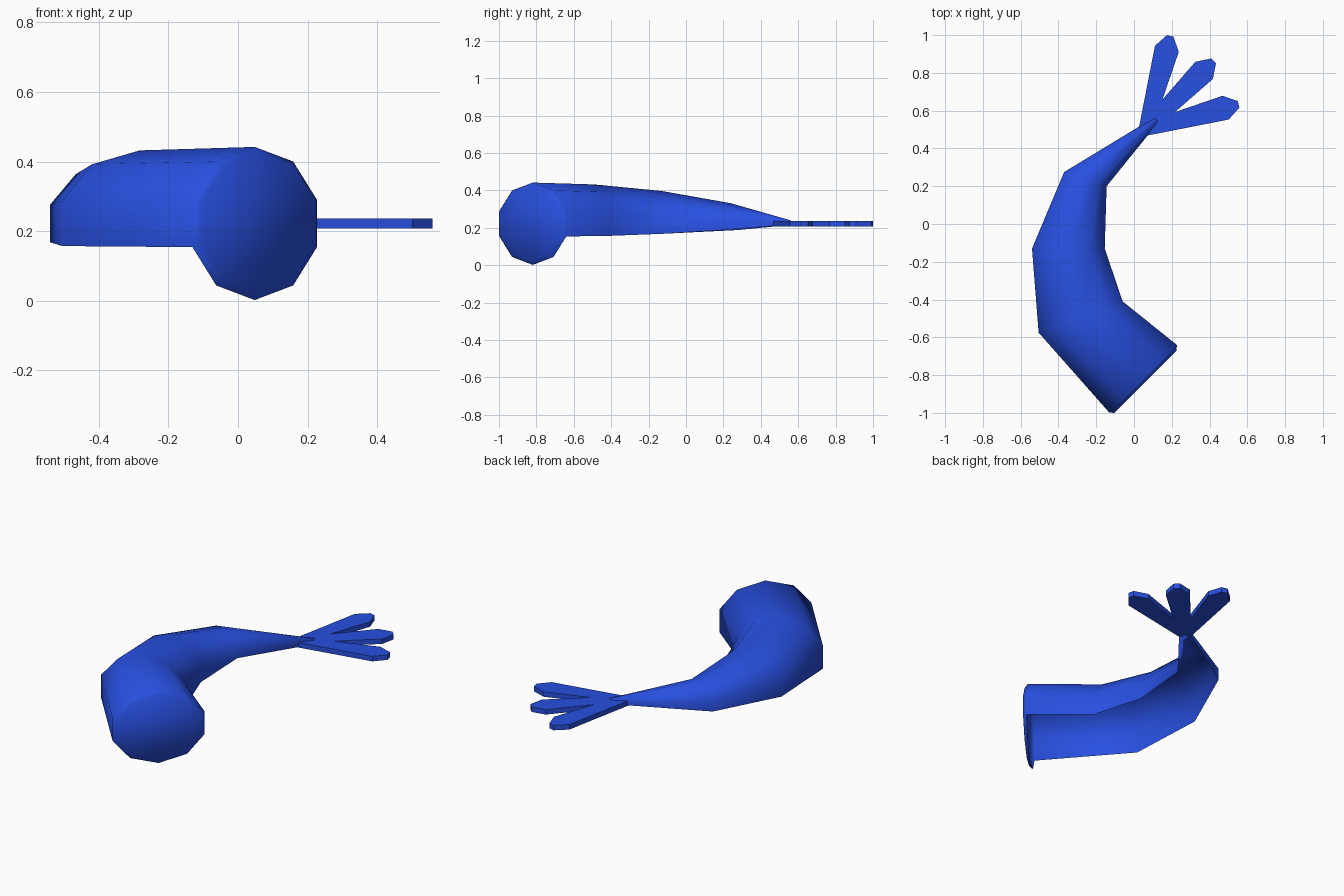
import bpy, bmesh
from math import sin, cos, radians
from mathutils import Vector, Matrix

cube = bpy.data.objects.get("Cube")
if cube:
    bpy.data.objects.remove(cube, do_unlink=True)

blue = bpy.data.materials.new("royal blue")
blue.use_nodes = True
COLOUR = (0.021, 0.08, 0.75, 1)
blue.diffuse_color = COLOUR
blue.node_tree.nodes["Principled BSDF"].inputs["Base Color"].default_value = COLOUR

MID = 0.222    # height of the centre line
SIDES = 10


def finish(bm, name, smooth):
    mesh = bpy.data.meshes.new(name)
    for f in bm.faces:
        f.smooth = smooth
    bm.to_mesh(mesh)
    bm.free()
    mesh.materials.append(blue)
    obj = bpy.data.objects.new(name, mesh)
    bpy.context.collection.objects.link(obj)
    return obj


# Curved body: rings given by outer side, inner side and vertical radius
rings = [
    ((-0.105, -1.0), (0.225, -0.67), 0.2),
    ((-0.131, -0.998), (0.227, -0.64), 0.22),
    ((-0.505, -0.575), (-0.06, -0.41), 0.21),
    ((-0.54, -0.13), (-0.155, -0.13), 0.175),
    ((-0.37, 0.275), (-0.145, 0.2), 0.11),
    ((0.108, 0.565), (0.13, 0.54), 0.02),
]
arch = range(-3, 4)      # the underside of the body is open
bm = bmesh.new()
loops = []
for i, (outer, inner, height) in enumerate(rings):
    a, b = Vector((*outer, MID)), Vector((*inner, MID))
    half = (b - a) / 2 / sin(radians(72))
    loop = {}
    for k in (range(-4, 6) if i < 2 else arch):
        t = radians(360 / SIDES * k)
        loop[k] = bm.verts.new((a + b) / 2 + half * sin(t) + Vector((0, 0, height * cos(t))))
    loops.append(loop)

for low, high in zip(loops, loops[1:]):
    keys = list(high)
    pairs = list(zip(keys, keys[1:]))
    if len(low) == len(high) == SIDES:
        pairs.append((keys[-1], keys[0]))
    for p, q in pairs:
        if p in low and q in low:
            bm.faces.new((low[p], low[q], high[q], high[p]))
# Rounded full disc at the thick end, small cap at the tip
bm.faces.new(list(loops[0].values())[::-1])
bm.faces.new(list(loops[-1].values()))
finish(bm, "body", True)

# Three flat tail fins fanned from one point
half_outline = [(0, 0.035), (0.44, 0.065), (0.511, 0.018)]
outline = half_outline + [(x, -y) for x, y in reversed(half_outline)]
THICK = 0.03
for name, angle in (("inner_fin", 15), ("middle_fin", 45), ("outer_fin", 75)):
    bm = bmesh.new()
    face = bm.faces.new([bm.verts.new((x, y, -THICK / 2)) for x, y in outline])
    grown = bmesh.ops.extrude_face_region(bm, geom=[face])
    top = [v for v in grown["geom"] if isinstance(v, bmesh.types.BMVert)]
    bmesh.ops.translate(bm, verts=top, vec=(0, 0, THICK))
    bmesh.ops.recalc_face_normals(bm, faces=bm.faces)
    bm.transform(Matrix.Translation((0.06, 0.502, MID)) @ Matrix.Rotation(radians(angle), 4, "Z"))
    finish(bm, name, False)
